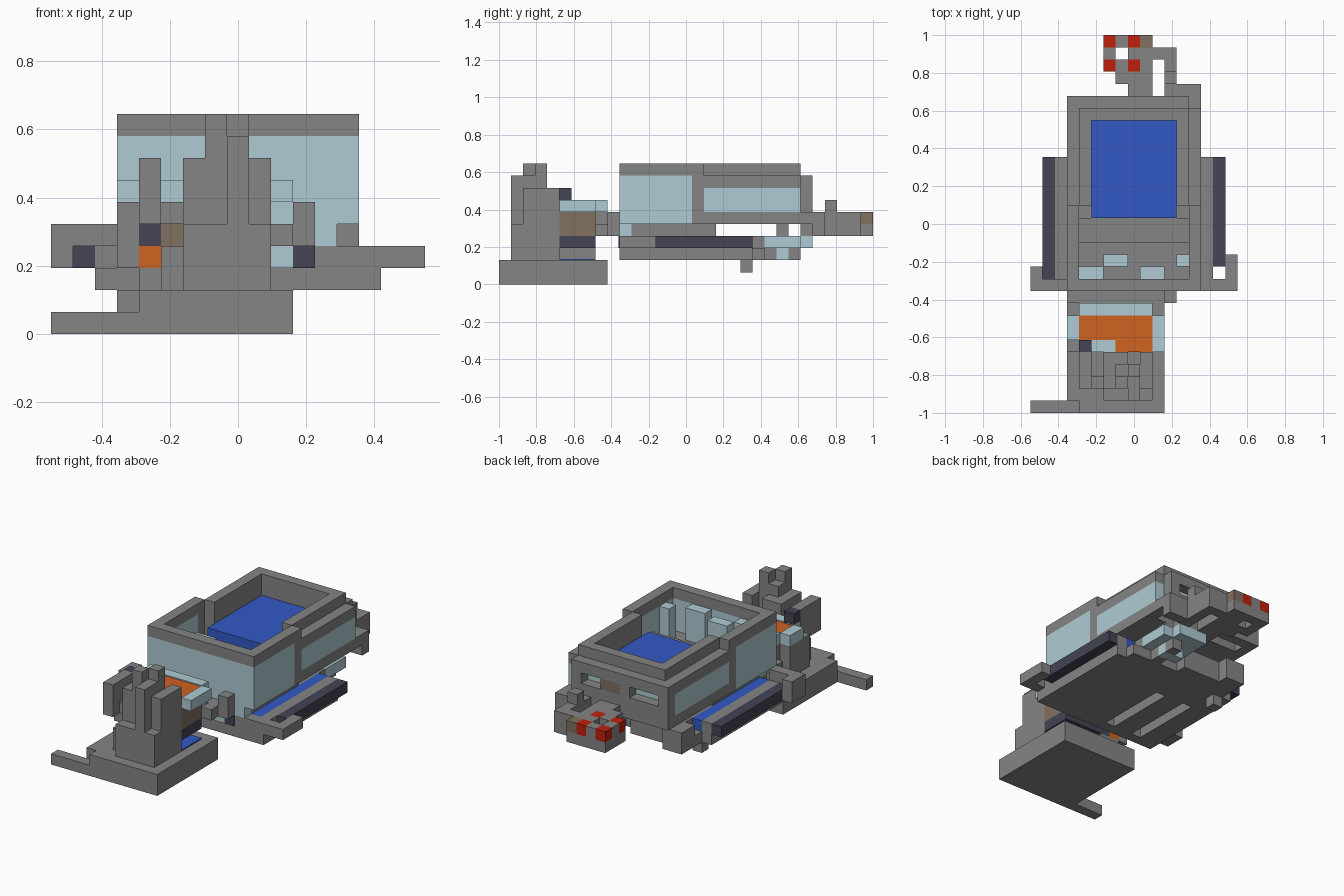
import bpy
import bmesh
from mathutils import Matrix, Vector

cube = bpy.data.objects.get("Cube")
if cube:
    bpy.data.objects.remove(cube, do_unlink=True)

UNIT = 2 / 31                       # edge of one block
ORIGIN = Vector((-8.5, -15.5, 0))   # grid corner, in blocks


def material(name, colour):
    mat = bpy.data.materials.new(name)
    mat.use_nodes = True
    rgba = (*colour, 1)
    mat.diffuse_color = rgba
    mat.node_tree.nodes["Principled BSDF"].inputs["Base Color"].default_value = rgba
    return mat


grey = material("grey", (.235, .235, .235))
glass = material("pale_blue", (.43, .6, .66))
blue = material("blue", (.032, .1, .56))
orange = material("orange", (.62, .125, .014))
navy = material("dark_slate", (.058, .056, .09))
red = material("red", (.52, .015, .004))
brown = material("brown", (.22, .16, .115))


def part(name, mat, *boxes):
    """One object from boxes, each given as x, y and z spans in blocks."""
    bm = bmesh.new()
    for spans in boxes:
        low, high = (Vector(corner) for corner in zip(*spans))
        size = (high - low) * UNIT
        centre = ((low + high) / 2 + ORIGIN) * UNIT
        bmesh.ops.create_cube(bm, size=1, matrix=Matrix.Translation(centre) @ Matrix.Diagonal((*size, 1)))
    mesh = bpy.data.meshes.new(name)
    bm.to_mesh(mesh)
    bm.free()
    mesh.materials.append(mat)
    obj = bpy.data.objects.new(name, mesh)
    bpy.context.collection.objects.link(obj)
    return obj


def both_sides(name, mat, x, y, z):
    """The same box on the left and on the right."""
    part(name + "_right", mat, (x, y, z))
    part(name + "_left", mat, ((17 - x[1], 17 - x[0]), y, z))


# Chassis below the cabin, with two long slots in its underside
part("chassis_floor", grey, ((3, 14), (10, 11), (2, 3)), ((3, 4), (11, 18), (2, 3)),
     ((5, 7), (11, 18), (2, 3)), ((8, 14), (11, 18), (2, 3)), ((3, 14), (18, 22), (2, 3)))
part("chassis_upper", grey, ((4, 13), (10, 22), (3, 4)))
part("underside_strip", glass, ((7, 8), (11, 18), (2.9, 3)))
part("chassis_tail", grey, ((3, 5), (22, 24), (2, 4)), ((5, 9), (22, 23), (2, 4)),
     ((11, 12), (22, 23), (2, 3)), ((11, 12), (24, 25), (2, 3)))
part("chassis_core", grey, ((4, 13), (11, 18), (4, 5)))
part("lower_peg", grey, ((3, 4), (20, 21), (1, 2)))
both_sides("running_board", grey, (2, 3), (11, 21), (2, 4))
both_sides("blue_channel", blue, (3, 4), (11, 21), (3, 4))
both_sides("step_corner", grey, (2, 4), (10, 11), (2, 3))
part("right_side_rail", navy, ((1, 2), (11, 21), (3, 4)))
part("left_side_rail", navy, ((15, 16), (12, 21), (3, 4)))
part("right_hook", grey, ((0, 3), (10, 11), (4, 5)), ((0, 1), (10, 12), (3, 5)))
part("left_hook", grey, ((13, 17), (10, 11), (3, 4)), ((16, 17), (11, 13), (3, 4)))
part("rear_lamp_tray", glass, ((9, 13), (22, 25), (3, 4)), ((9, 12), (25, 26), (3, 4)),
     ((10, 12), (23, 24), (2, 3)))
part("front_lamp", glass, ((10, 11), (9.9, 10), (3, 4)))
part("front_lamp_end", navy, ((11, 12), (9.9, 10), (3, 4)))

# Cabin walls and glazing
part("front_glass", glass, ((3, 14), (10, 11), (5, 9)), ((4, 13), (10, 11), (4, 5)))
both_sides("front_side_glass", glass, (3, 4), (11, 16), (5, 9))
both_sides("window_post", grey, (3, 4), (16, 17), (5, 9))
both_sides("window_sill", grey, (3, 4), (17, 25), (5, 6))
both_sides("rear_side_glass", glass, (3, 4), (17, 25), (6, 8))
both_sides("window_header", grey, (3, 4), (17, 25), (8, 9))
part("rear_glass", glass, ((4, 13), (24, 25), (6, 8)))
part("cabin_floor", grey, ((4, 13), (11, 24), (5, 6)), ((4, 13), (14, 16), (6, 7)))

# Roof rim, stepped inwards behind the open front, and sunken roof panel
both_sides("front_side_rim", grey, (3, 4), (10, 17), (9, 10))
both_sides("rear_side_rim", grey, (4, 5), (17, 24), (6, 10))
part("front_rim", grey, ((4, 13), (10, 11), (9, 10)))
part("rear_rim", grey, ((4, 13), (24, 25), (8, 10)))
part("roof_panel", blue, ((5, 12), (16, 24), (6, 8)))

# Staggered blocks inside the open front
part("cabin_blocks", glass, ((4, 6), (11, 12), (6, 9)), ((9, 11), (11, 12), (6, 9)),
     ((6, 8), (12, 13), (6, 9)), ((12, 13), (12, 13), (6, 9)))

# Rear frame
part("rear_frame", grey, ((3, 13), (25, 26), (8, 9)), ((3, 4), (25, 26), (6, 8)),
     ((7, 8), (25, 26), (6, 8)), ((12, 13), (25, 26), (6, 8)), ((4, 12), (25, 26), (6, 7)))
part("rear_brown_block", brown, ((8, 10), (25, 26), (7, 8)))
part("rear_bumper", grey, ((3, 14), (25, 26), (5, 6)), ((11, 14), (26, 27), (4, 6)),
     ((8, 12), (23, 24), (4, 5)), ((8, 12), (25, 26), (4, 5)))
part("tail_arms", grey, ((9, 10), (26, 30), (4, 6)), ((8, 9), (26, 28), (4, 6)),
     ((7, 8), (27, 28), (4, 6)), ((11, 12), (27, 30), (4, 6)),
     ((10, 11), (29, 30), (4, 6)), ((11, 12), (27, 28), (6, 7)))
part("brown_tail_block", brown, ((9, 10), (30, 31), (5, 6)))
part("brown_tail_base", grey, ((9, 10), (30, 31), (4, 5)))

# Chequered ring at the tail, with an open centre
for column in range(3):
    for row in range(3):
        if column == row == 1:
            continue
        corner = column != 1 and row != 1
        x, y = (6 + column, 7 + column), (28 + row, 29 + row)
        part("ring_top", red if corner else grey, (x, y, (5, 6)))
        part("ring_base", grey, (x, y, (4, 5)))

# Front base slab with its long arm
part("base_slab", grey, ((4, 11), (0, 9), (0, 2)), ((3, 4), (1, 9), (0, 2)))
part("base_arm", grey, ((0, 4), (0, 1), (0, 1)))
part("base_inlay", blue, ((7, 10), (5, 8), (2, 2.1)))

# Tower on the base
part("tower_foot", grey, ((6, 10), (1, 5), (2, 5)), ((5, 6), (2, 5), (2, 4)))
part("tower_body", grey, ((6, 8), (2, 5), (5, 8)), ((9, 10), (2, 5), (5, 8)))
part("tower_spire", grey, ((8, 9), (1, 4), (5, 9)), ((7, 8), (2, 4), (8, 9)),
     ((7, 8), (2, 3), (9, 10)), ((8, 9), (3, 4), (9, 10)))
part("tower_wing", grey, ((4, 5), (2, 5), (5, 8)), ((5, 6), (3, 5), (5, 6)))
part("wing_tip", navy, ((4, 5), (5, 6), (7, 8)))
part("wing_support", grey, ((3, 4), (5, 8), (3, 6)), ((4, 6), (5, 8), (2, 3)))

# Tray behind the tower
part("tray_bottom", navy, ((5, 10), (5, 8), (3, 4)), ((4, 5), (5, 6), (4, 5)))
part("tray_side", brown, ((5, 10), (5, 8), (4, 6)), ((4, 5), (6, 8), (4, 6)))
part("tray_top", orange, ((4, 10), (6, 8), (6, 6.9)), ((7, 10), (5, 6), (6, 6.9)))
part("tray_corner", orange, ((4, 5), (5, 8), (3, 4)))
part("tray_rim", glass, ((4, 10), (8, 9), (6, 7)), ((3, 4), (6, 8), (6, 7)),
     ((10, 11), (5, 8), (6, 7)), ((5, 7), (5, 6), (6, 7)))

# Link between the tray and the cabin
part("link_bar", grey, ((3, 11), (9, 10), (4, 5)), ((4, 6), (8, 9), (4, 6)))
part("link_bracket", grey, ((11, 12), (9, 10), (4, 6)), ((10, 11), (8, 9), (4, 5)))
